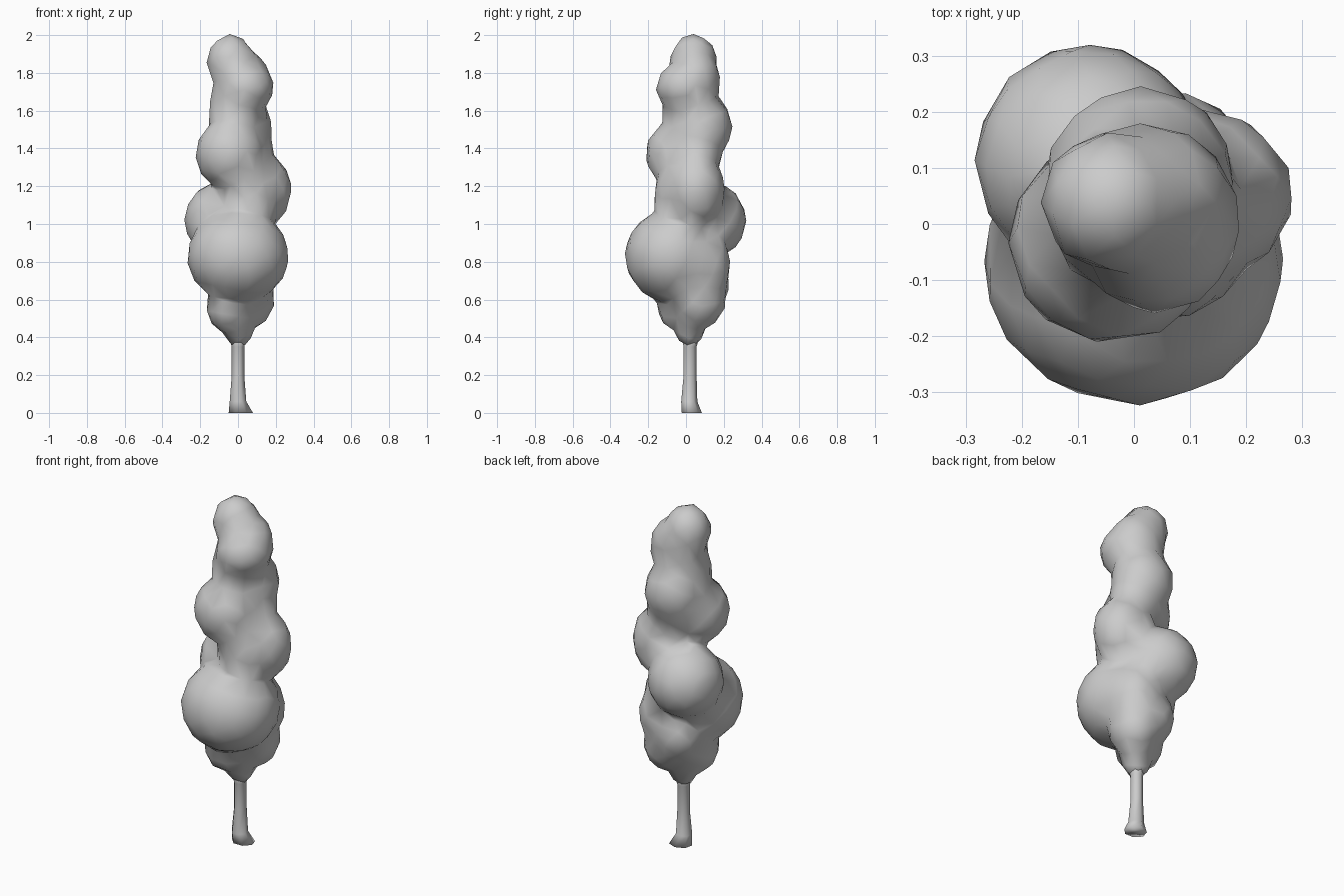
import bpy, bmesh
from mathutils import Matrix

if "Cube" in bpy.data.objects:
    bpy.data.objects.remove(bpy.data.objects["Cube"])


def new_object(name, bm):
    mesh = bpy.data.meshes.new(name)
    bm.to_mesh(mesh)
    bm.free()
    ob = bpy.data.objects.new(name, mesh)
    bpy.context.collection.objects.link(ob)
    for p in mesh.polygons:
        p.use_smooth = True
    return ob


# Foliage clumps: centre, radii
clumps = [
    ((0.00, 0.02, 0.48), (0.085, 0.08, 0.13)),     # neck above trunk
    ((-0.05, -0.02, 0.56), (0.115, 0.13, 0.13)),   # lower left
    ((0.06, 0.07, 0.61), (0.13, 0.14, 0.16)),      # lower right
    ((-0.01, 0.09, 0.69), (0.15, 0.135, 0.16)),    # lower back
    ((0.07, 0.08, 0.78), (0.14, 0.15, 0.19)),      # back right
    ((0.00, -0.07, 0.83), (0.265, 0.25, 0.245)),   # big front
    ((-0.08, 0.115, 1.02), (0.20, 0.20, 0.20)),    # back left
    ((0.11, 0.05, 1.18), (0.17, 0.15, 0.20)),      # right
    ((0.06, 0.00, 1.14), (0.15, 0.165, 0.24)),     # core
    ((-0.04, -0.03, 1.37), (0.18, 0.18, 0.185)),   # mid front left
    ((0.04, 0.06, 1.40), (0.14, 0.13, 0.18)),      # mid right
    ((0.01, 0.08, 1.51), (0.165, 0.16, 0.18)),     # mid back
    ((-0.01, 0.03, 1.60), (0.14, 0.15, 0.23)),     # upper core
    ((0.04, 0.005, 1.725), (0.145, 0.16, 0.135)),  # upper front right
    ((0.015, 0.05, 1.77), (0.15, 0.125, 0.15)),    # upper back
    ((-0.04, 0.04, 1.86), (0.12, 0.12, 0.14)),     # top
]
GROW = 0.005  # makes up for the softening below
bm = bmesh.new()
for c, r in clumps:
    m = Matrix.Translation(c) @ Matrix.Diagonal((*(k + GROW for k in r), 1))
    bmesh.ops.create_icosphere(bm, subdivisions=3, radius=1, matrix=m)
foliage = new_object("foliage", bm)

# Fuse clumps into one faceted, softly shaded skin
rm = foliage.modifiers.new("fuse", 'REMESH')
rm.mode = 'VOXEL'
rm.voxel_size = 0.02
rm.use_smooth_shade = True
sm = foliage.modifiers.new("soften", 'SMOOTH')
sm.factor = 0.5
sm.iterations = 6
dec = foliage.modifiers.new("low_poly", 'DECIMATE')
dec.ratio = 0.045

# Trunk with flared foot: x, y, z, radius x, radius y
rings = [(0.015, 0.028, 0.0, 0.066, 0.056), (0.0, 0.015, 0.06, 0.045, 0.045),
         (0.0, 0.02, 0.2, 0.034, 0.036), (0.0, 0.02, 0.35, 0.034, 0.036),
         (0.0, 0.02, 0.44, 0.06, 0.06)]
bm = bmesh.new()
prev = None
for x, y, z, rx, ry in rings:
    m = Matrix.Translation((x, y, z)) @ Matrix.Diagonal((rx, ry, 1, 1))
    loop = bmesh.ops.create_circle(bm, segments=7, radius=1, matrix=m)["verts"]
    if prev:
        for i in range(7):
            j = (i + 1) % 7
            bm.faces.new((prev[i], prev[j], loop[j], loop[i]))
    else:
        bm.faces.new(loop[::-1])
    prev = loop
bm.faces.new(prev)
bmesh.ops.recalc_face_normals(bm, faces=bm.faces)
new_object("trunk", bm)
